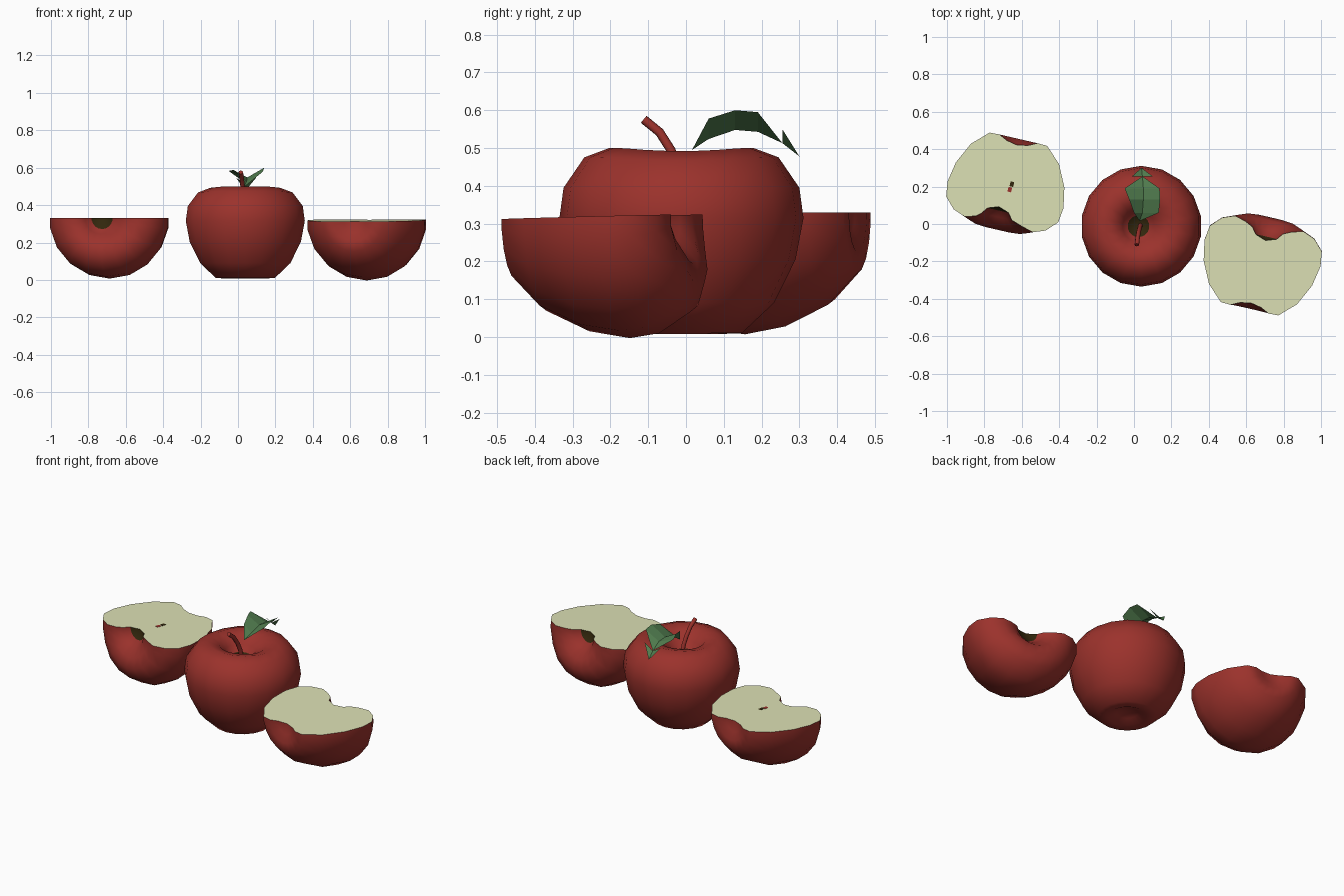
import bpy, bmesh, math
from mathutils import Matrix, Vector

if "Cube" in bpy.data.objects:
    bpy.data.objects.remove(bpy.data.objects["Cube"])


def material(name, rgb):
    m = bpy.data.materials.new(name)
    m.diffuse_color = (*rgb, 1)
    m.use_nodes = True
    m.node_tree.nodes["Principled BSDF"].inputs["Base Color"].default_value = m.diffuse_color
    return m


RED = material("apple red", (0.33, 0.032, 0.025))
CREAM = material("cream flesh", (0.72, 0.75, 0.46))
BROWN = material("dark brown", (0.032, 0.02, 0.004))
GREEN = material("leaf green", (0.085, 0.21, 0.08))

# Apple outline from bottom to top: radius, height
PROFILE = [(0.06, 0.03), (0.105, 0.008), (0.16, 0.01), (0.245, 0.09), (0.302, 0.205),
           (0.323, 0.315), (0.312, 0.395), (0.257, 0.473), (0.19, 0.498), (0.13, 0.482),
           (0.085, 0.44), (0.058, 0.405)]
SEGS = 18


def finish(name, bm, mats, angle=60):
    bmesh.ops.recalc_face_normals(bm, faces=bm.faces)
    me = bpy.data.meshes.new(name)
    bm.to_mesh(me)
    bm.free()
    for m in mats:
        me.materials.append(m)
    ob = bpy.data.objects.new(name, me)
    bpy.context.collection.objects.link(ob)
    if angle:
        bpy.ops.object.select_all(action='DESELECT')
        ob.select_set(True)
        bpy.context.view_layer.objects.active = ob
        bpy.ops.object.shade_smooth_by_angle(angle=math.radians(angle))
    return ob


def apple_mesh(dip, shift):
    bm = bmesh.new()
    rings = []
    for i, (r, z) in enumerate(PROFILE):
        ring = []
        dx = shift if i >= 10 else 0
        for s in range(SEGS):
            a = 2 * math.pi * (s + 0.5) / SEGS
            # the shoulder dips towards the two sides
            dz = -dip * max(-0.4, math.cos(2 * a)) if 7 <= i <= 9 else 0
            ring.append(bm.verts.new((r * math.cos(a) + dx, r * math.sin(a), z + dz)))
        rings.append(ring)
    low = bm.verts.new((0, 0, 0.042))
    high = bm.verts.new((shift, 0, 0.385))
    for s in range(SEGS):
        t = (s + 1) % SEGS
        for a, b in zip(rings, rings[1:]):
            bm.faces.new((a[s], a[t], b[t], b[s]))
        bm.faces.new((low, rings[0][t], rings[0][s]))
        bm.faces.new((high, rings[-1][s], rings[-1][t])).material_index = 1
    return bm


# Whole apple with brown stem hollow
bm = apple_mesh(0.006, -0.015)
bmesh.ops.translate(bm, verts=bm.verts, vec=(0.039, -0.012, 0))
finish("whole_apple", bm, [RED, BROWN])


# Apple halves lying with the cut face up
def half(name, turn, loc, tilt, shift):
    bm = apple_mesh(0.022, shift)
    bmesh.ops.bisect_plane(bm, geom=bm.verts[:] + bm.edges[:] + bm.faces[:], dist=1e-5,
                           plane_co=(0, 0, 0), plane_no=(0, 1, 0), clear_inner=True)
    rim = [e for e in bm.edges if e.is_boundary]
    for f in bmesh.ops.edgeloop_fill(bm, edges=rim)["faces"]:
        f.material_index = 2
    lay = Matrix.Rotation(-math.pi / 2, 4, 'X')
    bm.transform(Matrix.Translation(loc) @ Matrix.Rotation(turn, 4, 'Z')
                 @ Matrix.Rotation(tilt, 4, 'X') @ lay)
    return finish(name, bm, [RED, BROWN, CREAM])


half("right_half", math.radians(-13), (0.616, -0.463, 0.312), 0.025, 0.0)
half("left_half", math.radians(167), (-0.616, 0.463, 0.33), 0.0, 0.02)


# Small core marks on the left cut face
def mark(name, x, y, size, mat):
    bm = bmesh.new()
    bmesh.ops.create_cube(bm, size=1)
    bmesh.ops.scale(bm, verts=bm.verts, vec=(*size, 0.002))
    bmesh.ops.rotate(bm, verts=bm.verts, matrix=Matrix.Rotation(-0.25, 3, 'Z'))
    bmesh.ops.translate(bm, verts=bm.verts, vec=(x, y, 0.33))
    finish(name, bm, [mat], 0)


mark("core_mark_dark", -0.653, 0.213, (0.02, 0.026), BROWN)
mark("core_mark_red", -0.664, 0.184, (0.02, 0.026), RED)

# Bent stem
bm = bmesh.new()
path = [Vector(p) for p in [(0.035, -0.005, 0.38), (0.03, -0.022, 0.45), (0.025, -0.04, 0.495),
                            (0.02, -0.07, 0.542), (0.015, -0.112, 0.576)]]
rings = []
for i, p in enumerate(path):
    d = (path[min(i + 1, 4)] - path[max(i - 1, 0)]).normalized()
    side = Vector((1, 0, 0))
    up = d.cross(side).normalized()
    rings.append([bm.verts.new(p + 0.012 * (math.cos(k * math.pi / 4) * side
                                            + math.sin(k * math.pi / 4) * up)) for k in range(8)])
for a, b in zip(rings, rings[1:]):
    for k in range(8):
        bm.faces.new((a[k], a[(k + 1) % 8], b[(k + 1) % 8], b[k]))
bm.faces.new(rings[0])
bm.faces.new(rings[-1])
finish("stem", bm, [RED])

# Folded leaf: low midrib, raised edges, notched before the tip
mid = [(0.045, 0.06, 0.524), (0.05, 0.13, 0.548), (0.05, 0.19, 0.543), (0.045, 0.255, 0.513)]
edges = [[(0.132, 0.06, 0.578), (0.14, 0.13, 0.60), (0.137, 0.19, 0.595), (0.10, 0.255, 0.55)],
         [(0.0, 0.06, 0.57), (-0.025, 0.13, 0.588), (-0.05, 0.19, 0.583), (-0.01, 0.255, 0.545)]]
bm = bmesh.new()
base, tip = bm.verts.new((0.03, 0.016, 0.495)), bm.verts.new((0.04, 0.30, 0.478))
rib = [bm.verts.new(p) for p in mid]
for n, edge in enumerate(edges):
    e = [bm.verts.new(p) for p in edge]
    faces = [(base, e[0], rib[0]), (rib[3], e[3], tip), (rib[2], e[2], rib[3])]
    faces += [(rib[i], e[i], e[i + 1], rib[i + 1]) for i in range(2)]
    for f in faces:
        bm.faces.new(f if n else f[::-1])
finish("leaf", bm, [GREEN], 0)
